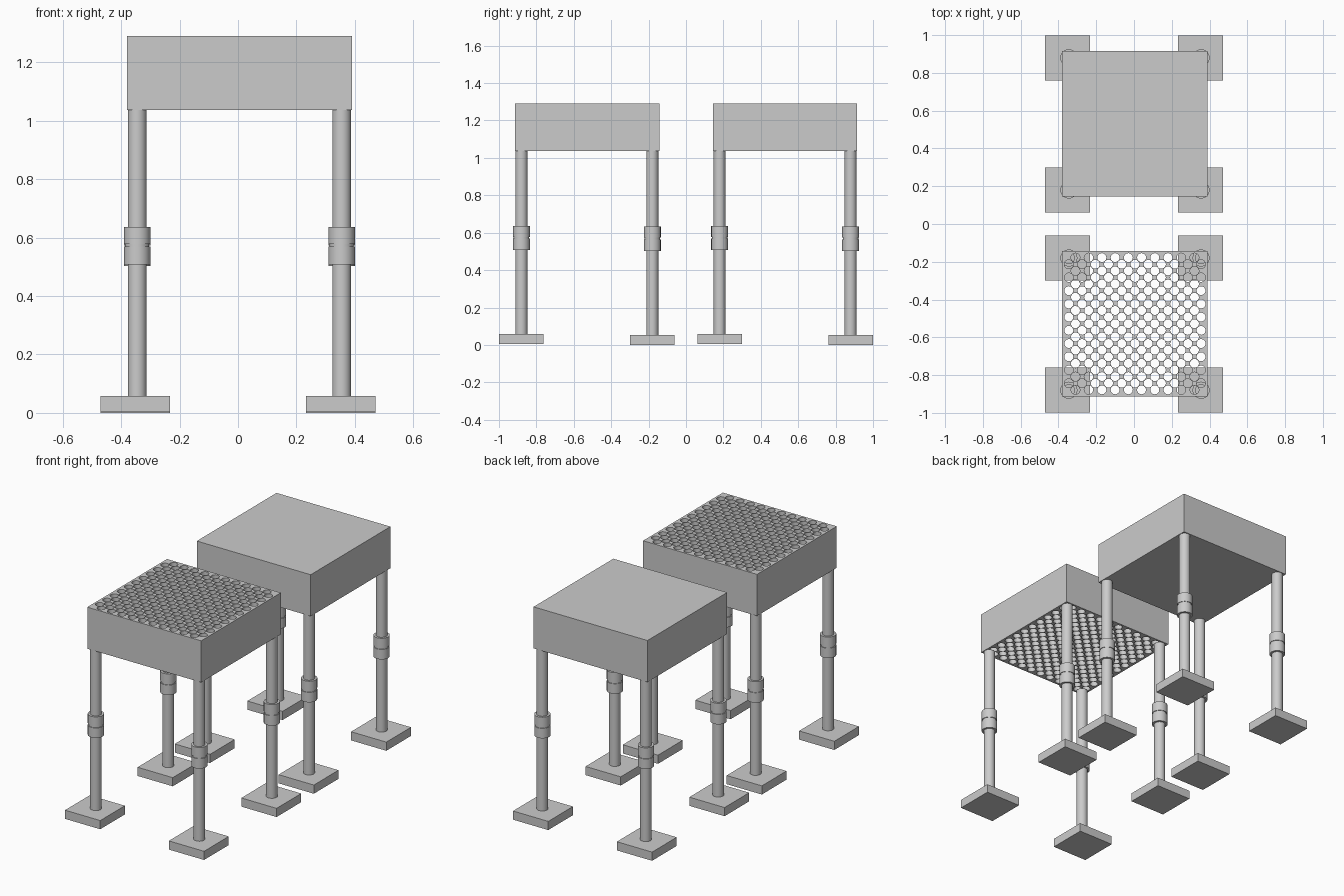
import bpy, bmesh, math

if "Cube" in bpy.data.objects:
    bpy.data.objects.remove(bpy.data.objects["Cube"])

SLAB_X = (-0.38, 0.39)
SLAB_Z = (1.036, 1.29)


def add_object(name, bm, smooth=False):
    bmesh.ops.recalc_face_normals(bm, faces=bm.faces)
    mesh = bpy.data.meshes.new(name)
    bm.to_mesh(mesh)
    bm.free()
    obj = bpy.data.objects.new(name, mesh)
    bpy.context.collection.objects.link(obj)
    if smooth:
        shade(obj)
    return obj


def shade(obj):
    bpy.ops.object.select_all(action='DESELECT')
    obj.select_set(True)
    bpy.context.view_layer.objects.active = obj
    bpy.ops.object.shade_smooth_by_angle(angle=math.radians(35))


def box(name, xs, ys, zs):
    bm = bmesh.new()
    bmesh.ops.create_cube(bm, size=1)
    for v in bm.verts:
        v.co = [(a + b) / 2 + c * (b - a)
                for (a, b), c in zip((xs, ys, zs), v.co)]
    return add_object(name, bm)


def lathe(name, x, y, profile, segments=40):
    bm = bmesh.new()
    rings = [[bm.verts.new((x + r * math.cos(2 * math.pi * i / segments),
                            y + r * math.sin(2 * math.pi * i / segments), z))
              for i in range(segments)] for r, z in profile]
    for a, b in zip(rings, rings[1:]):
        for i in range(segments):
            j = (i + 1) % segments
            bm.faces.new((a[i], a[j], b[j], b[i]))
    bm.faces.new(rings[0])
    bm.faces.new(rings[-1])
    return add_object(name, bm, smooth=True)


def perforated_slab(name, ys, pitch=0.07, radius=0.0235, sides=24):
    # flat outline with round holes, extruded to full thickness
    curve = bpy.data.curves.new(name, 'CURVE')
    curve.dimensions = '2D'
    curve.fill_mode = 'BOTH'
    curve.extrude = (SLAB_Z[1] - SLAB_Z[0]) / 2

    def loop(points):
        s = curve.splines.new('POLY')
        s.points.add(len(points) - 1)
        for p, (px, py) in zip(s.points, points):
            p.co = (px, py, 0, 1)
        s.use_cyclic_u = True

    hx, hy = (SLAB_X[1] - SLAB_X[0]) / 2, (ys[1] - ys[0]) / 2
    loop([(-hx, -hy), (hx, -hy), (hx, hy), (-hx, hy)])
    # two interleaved hole grids
    for nx, ny in ((11, 10), (10, 11)):
        for i in range(nx):
            for j in range(ny):
                cx, cy = (i - (nx - 1) / 2) * pitch, (j - (ny - 1) / 2) * pitch
                loop([(cx + radius * math.cos(2 * math.pi * k / sides),
                       cy + radius * math.sin(2 * math.pi * k / sides))
                      for k in range(sides)])
    obj = bpy.data.objects.new(name, curve)
    obj.location = (sum(SLAB_X) / 2, sum(ys) / 2, sum(SLAB_Z) / 2)
    bpy.context.collection.objects.link(obj)
    bpy.ops.object.select_all(action='DESELECT')
    obj.select_set(True)
    bpy.context.view_layer.objects.active = obj
    bpy.ops.object.convert(target='MESH')
    obj = bpy.context.view_layer.objects.active
    bm = bmesh.new()
    bm.from_mesh(obj.data)
    bmesh.ops.remove_doubles(bm, verts=bm.verts, dist=1e-5)
    bmesh.ops.recalc_face_normals(bm, faces=bm.faces)
    bm.to_mesh(obj.data)
    bm.free()
    shade(obj)


# table tops
box("solid_top", SLAB_X, (0.145, 0.915), SLAB_Z)
perforated_slab("perforated_top", (-0.913, -0.143))

# legs, couplings and feet at every corner of both tables
for row, y, lift in (("front_outer", -0.88, 0.005), ("front_inner", -0.18, 0),
                     ("rear_inner", 0.18, 0.005), ("rear_outer", 0.88, 0)):
    for side, leg_x, foot_x in (("left", -0.345, -0.351), ("right", 0.355, 0.351)):
        tag = f"{row}_{side}"
        lathe(f"leg_{tag}", leg_x, y, [(0.032, 0.05), (0.032, SLAB_Z[0])])
        # two stacked collars with a narrow groove between them
        lathe(f"coupling_{tag}", leg_x, y, [
            (0.031, 0.503 + lift), (0.045, 0.503 + lift),
            (0.045, 0.564 + lift), (0.041, 0.564 + lift),
            (0.041, 0.573 + lift), (0.045, 0.573 + lift),
            (0.045, 0.632 + lift), (0.031, 0.632 + lift)])
        box(f"foot_{tag}", (foot_x - 0.119, foot_x + 0.119),
            (y - 0.119, y + 0.119), (lift, 0.053 + lift))
